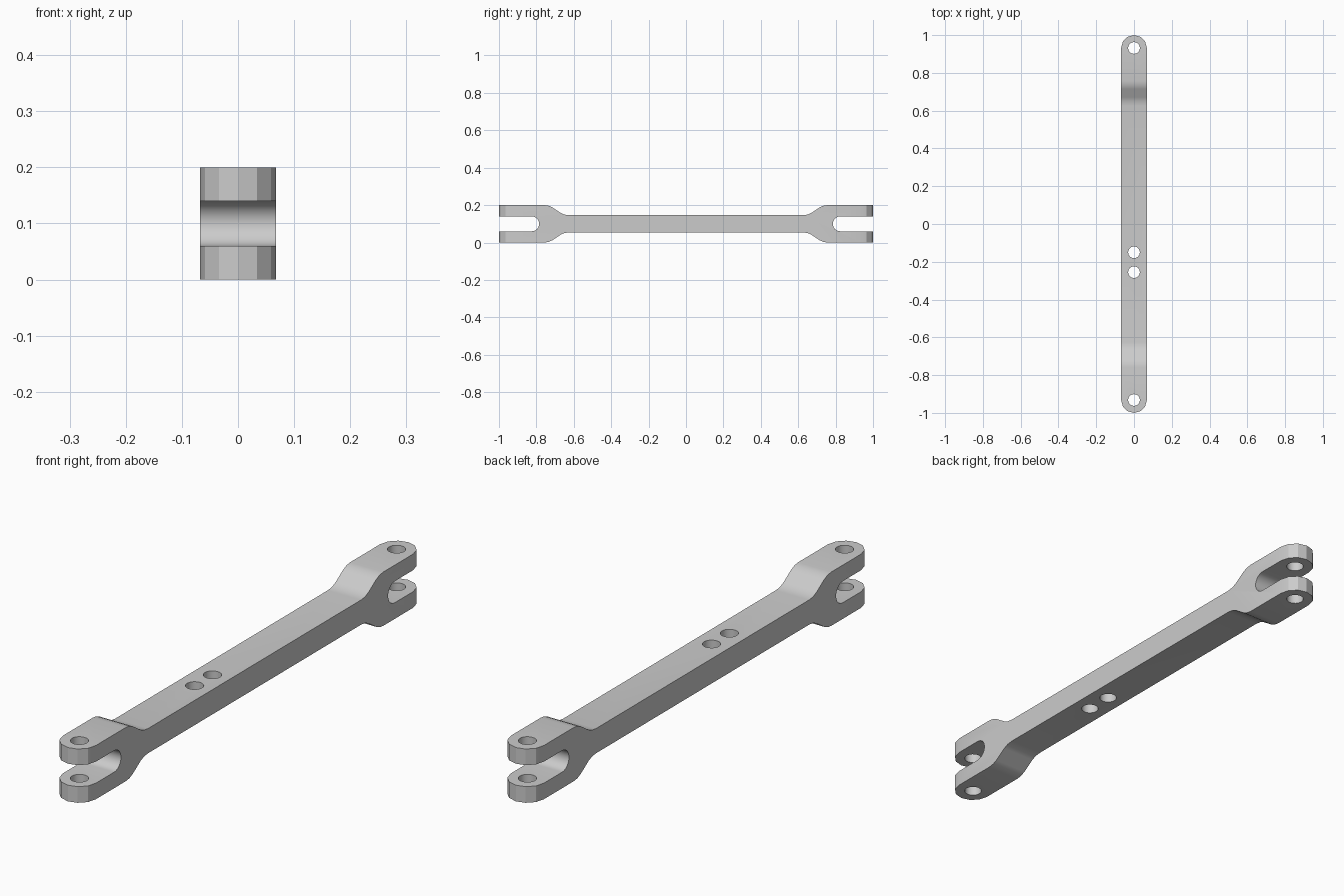
import bpy, bmesh, math

cube = bpy.data.objects.get("Cube")
if cube:
    bpy.data.objects.remove(cube, do_unlink=True)

HALF_W = 0.068       # half width of the bar
MID_Z = 0.1          # height of the centre line
PIN_Y = 1 - HALF_W   # pin hole position
SLOT_R = 0.04        # half height of the fork slot

steel = bpy.data.materials.new("grey steel")
steel.use_nodes = True
steel.diffuse_color = (0.6, 0.6, 0.6, 1)
steel.node_tree.nodes["Principled BSDF"].inputs["Base Color"].default_value = (0.6, 0.6, 0.6, 1)


def prism(name, points, shift):
    """Extrude a closed outline of 3D points by a vector."""
    bm = bmesh.new()
    face = bm.faces.new([bm.verts.new(p) for p in points])
    ext = bmesh.ops.extrude_face_region(bm, geom=[face])
    bmesh.ops.translate(bm, vec=shift,
                        verts=[v for v in ext["geom"] if isinstance(v, bmesh.types.BMVert)])
    bmesh.ops.recalc_face_normals(bm, faces=bm.faces)
    mesh = bpy.data.meshes.new(name)
    bm.to_mesh(mesh)
    bm.free()
    mesh.materials.append(steel)
    obj = bpy.data.objects.new(name, mesh)
    bpy.context.collection.objects.link(obj)
    return obj


def arc(cy, r, start, end, steps):
    """Points (across, along) on an arc centred on the bar axis."""
    angles = [math.radians(start + (end - start) * i / steps) for i in range(steps + 1)]
    return [(r * math.cos(a), cy + r * math.sin(a)) for a in angles]


def cut(target, cutter, operation):
    mod = target.modifiers.new(operation.title(), "BOOLEAN")
    mod.operation = operation
    mod.solver = "EXACT"
    mod.object = cutter
    bpy.context.view_layer.objects.active = target
    bpy.ops.object.modifier_apply(modifier=mod.name)
    bpy.data.objects.remove(cutter, do_unlink=True)


# Side outline: thin bar, eased shoulders, slotted fork at each end
shoulder = [(0.625, 0.046), (0.65, 0.049), (0.67, 0.058), (0.715, 0.088),
            (0.735, 0.097), (0.757, 0.1), (1.05, 0.1)]
slot = [(1.05, SLOT_R)] + [(y, z) for z, y in arc(0.785 + SLOT_R, SLOT_R, 0, -180, 16)] + [(1.05, -SLOT_R)]
front_to_back = shoulder + slot + [(y, -z) for y, z in reversed(shoulder)]
outline = front_to_back + [(-y, -z) for y, z in front_to_back]
link = prism("fork_link", [(-HALF_W, y, MID_Z + z) for y, z in outline], (2 * HALF_W, 0, 0))

# Rounded ends in plan
plan = arc(PIN_Y, HALF_W, 0, 180, 6) + arc(-PIN_Y, HALF_W, 180, 360, 6)
cut(link, prism("plan_cutter", [(x, y, -0.1) for x, y in plan], (0, 0, 0.4)), "INTERSECT")

# Pin holes through the forks and two holes through the bar
for y in (PIN_Y, -PIN_Y, -0.15, -0.255):
    ring = arc(y, 0.031, 0, 345, 23)
    cut(link, prism("hole_cutter", [(x, v, -0.1) for x, v in ring], (0, 0, 0.4)), "DIFFERENCE")

# Smooth curves, sharp edges
bpy.ops.object.select_all(action="DESELECT")
link.select_set(True)
bpy.context.view_layer.objects.active = link
bpy.ops.object.shade_smooth_by_angle(angle=math.radians(28))
